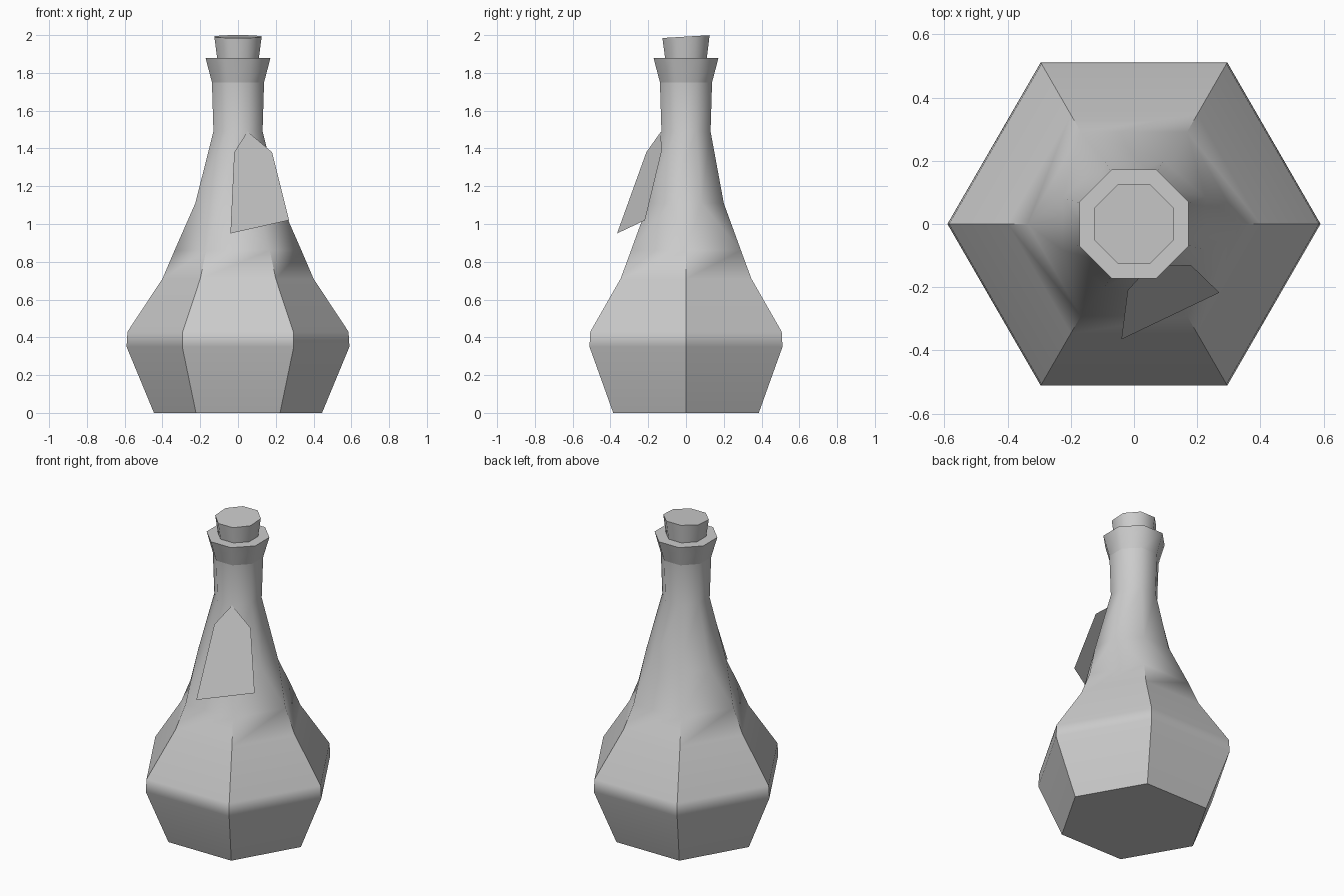
import bpy
import bmesh
import math
from mathutils import Vector

old = bpy.data.objects.get("Cube")
if old:
    bpy.data.objects.remove(old, do_unlink=True)

grey = bpy.data.materials.new("plain_grey")
grey.use_nodes = True
GREY = (0.6, 0.6, 0.6, 1)
grey.diffuse_color = GREY
grey.node_tree.nodes["Principled BSDF"].inputs["Base Color"].default_value = GREY


def hexagon(z, radius):
    """Six corners, with one on the +x axis."""
    return [Vector((radius * math.cos(a), radius * math.sin(a), z))
            for a in (math.tau * i / 6 for i in range(6))]


def octagon(z, half_x, half_y=None, tilt=0):
    """Eight corners, with flat sides facing the axes."""
    half_y = half_y or half_x
    k = 1 / math.cos(math.pi / 8)
    points = []
    for i in range(8):
        a = math.tau * (i - 0.5) / 8
        y = half_y * k * math.sin(a)
        points.append(Vector((half_x * k * math.cos(a), y, z + tilt * y)))
    return points


def bridge(bm, low, high):
    """Join two rings: quads for equal counts, otherwise triangles by angle."""
    n, m = len(low), len(high)
    if n == m:
        for i in range(n):
            j = (i + 1) % n
            bm.faces.new((low[i], low[j], high[j], high[i]))
        return
    # A hexagon edge is centred half a step on; an octagon edge is on its step
    steps = [((i + 0.5) / n, 0) for i in range(n)] + [(j / m, 1) for j in range(m)]
    i = j = 0
    for _, upper in sorted(steps):
        if upper:
            bm.faces.new((low[i % n], high[(j + 1) % m], high[j % m]))
            j += 1
        else:
            bm.faces.new((low[i % n], low[(i + 1) % n], high[j % m]))
            i += 1


def finish(name, bm, weighted=False):
    """Smooth the gentle edges, keep the hard ones, and add the object."""
    bm.normal_update()
    for face in bm.faces:
        face.smooth = True
    for edge in bm.edges:
        edge.smooth = edge.calc_face_angle(0) < math.radians(47)
    mesh = bpy.data.meshes.new(name)
    bm.to_mesh(mesh)
    bm.free()
    mesh.materials.append(grey)
    obj = bpy.data.objects.new(name, mesh)
    bpy.context.collection.objects.link(obj)
    if weighted:
        mod = obj.modifiers.new("Weighted normals", 'WEIGHTED_NORMAL')
        mod.keep_sharp = True
    return obj


def loft(name, rings, bottom=True, top=True):
    bm = bmesh.new()
    loops = [[bm.verts.new(p) for p in ring] for ring in rings]
    for low, high in zip(loops, loops[1:]):
        bridge(bm, low, high)
    if bottom:
        bm.faces.new(loops[0][::-1])
    if top:
        bm.faces.new(loops[-1])
    return finish(name, bm, weighted=True)


# Six-sided body that turns into an eight-sided neck
loft("bottle_body", [
    hexagon(0, 0.445),
    hexagon(0.35, 0.59),
    hexagon(0.43, 0.585),
    hexagon(0.71, 0.40),
    hexagon(0.86, 0.336),
    octagon(1.11, 0.226, 0.2),
    octagon(1.49, 0.13),
    octagon(1.75, 0.138),
], top=False)

# Flared lip
loft("bottle_lip", [octagon(1.75, 0.138), octagon(1.88, 0.172)], bottom=False)

# Slightly tilted stopper
loft("stopper", [octagon(1.86, 0.108), octagon(1.992, 0.125, tilt=0.06)])

# Paper tag leaning on the shoulder
tag = bmesh.new()
corners = [(-0.04, -0.365, 0.95), (0.27, -0.217, 1.02), (0.18, -0.13, 1.38),
           (0.05, -0.132, 1.49), (-0.02, -0.21, 1.38)]
tag.faces.new([tag.verts.new(c) for c in corners])
finish("paper_tag", tag)
